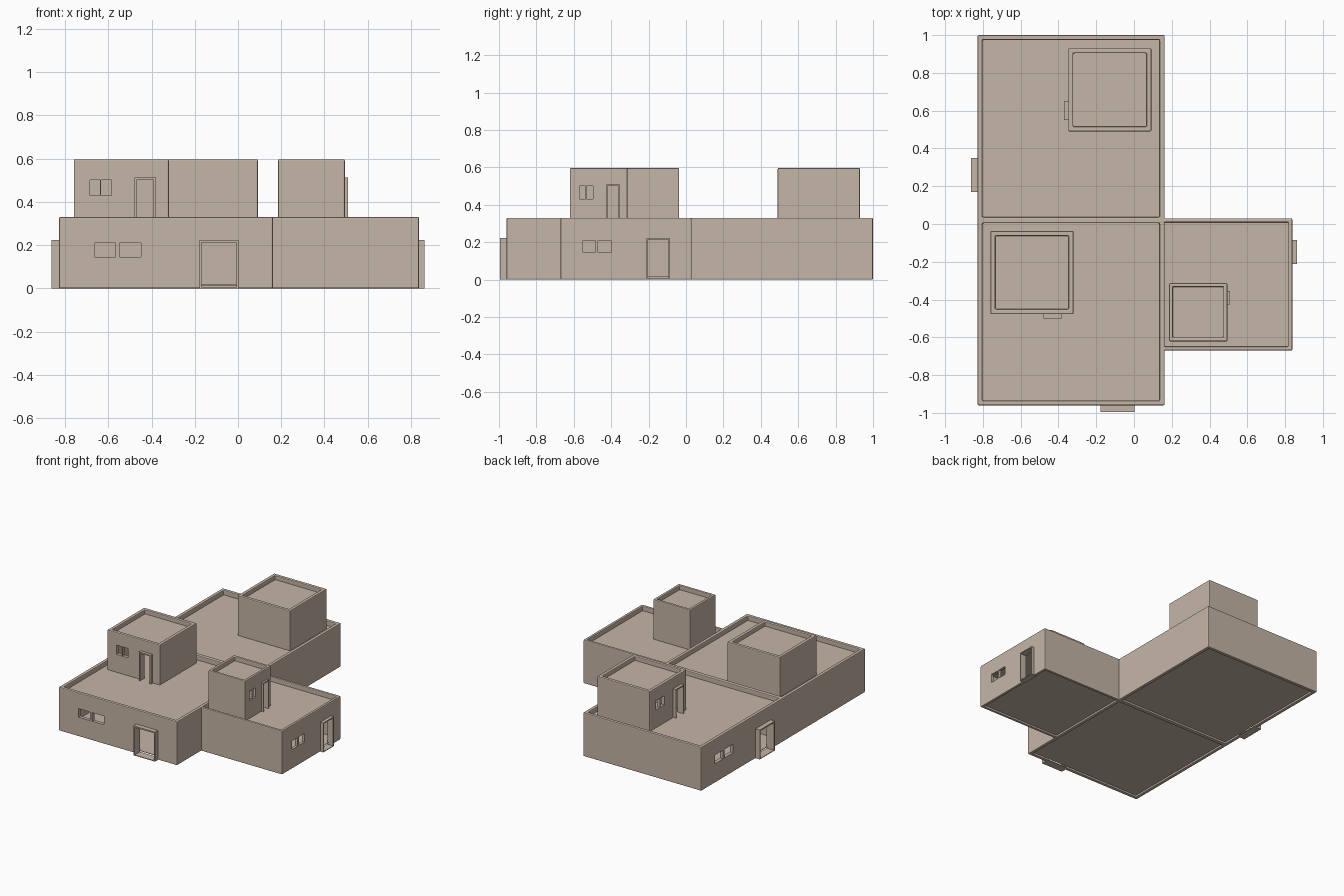
import bpy, bmesh
from math import radians
from mathutils import Matrix

if "Cube" in bpy.data.objects:
    bpy.data.objects.remove(bpy.data.objects["Cube"])

clay = bpy.data.materials.new("clay")
clay.diffuse_color = (0.56, 0.46, 0.38, 1)
clay.use_nodes = True
clay.node_tree.nodes["Principled BSDF"].inputs["Base Color"].default_value = clay.diffuse_color


def add_object(name, bm, world):
    bmesh.ops.recalc_face_normals(bm, faces=bm.faces)
    mesh = bpy.data.meshes.new(name)
    bm.to_mesh(mesh)
    bm.free()
    mesh.materials.append(clay)
    obj = bpy.data.objects.new(name, mesh)
    obj.matrix_world = world
    bpy.context.collection.objects.link(obj)
    return obj


def add_box(bm, x0, x1, y0, y1, z0, z1):
    place = Matrix.Translation(((x0 + x1) / 2, (y0 + y1) / 2, (z0 + z1) / 2))
    size = Matrix.Diagonal((x1 - x0, y1 - y0, z1 - z0, 1))
    bmesh.ops.create_cube(bm, size=1, matrix=place @ size)


def box(name, world, *dims):
    bm = bmesh.new()
    add_box(bm, *dims)
    return add_object(name, bm, world)


def wall_ring(name, world, half, t, z0, z1):
    bm = bmesh.new()
    rings = []
    for r, z in ((half, z0), (half, z1), (half - t, z1), (half - t, z0)):
        rings.append([bm.verts.new((sx * r, sy * r, z))
                      for sx, sy in ((-1, -1), (1, -1), (1, 1), (-1, 1))])
    for i in range(4):
        a, b = rings[i], rings[(i + 1) % 4]
        for j in range(4):
            k = (j + 1) % 4
            bm.faces.new((a[j], a[k], b[k], b[j]))
    return add_object(name, bm, world)


def bevel(obj, width):
    mod = obj.modifiers.new("bevel", 'BEVEL')
    mod.width = width
    mod.segments = 2


def apply_modifiers(obj):
    dg = bpy.context.evaluated_depsgraph_get()
    mesh = bpy.data.meshes.new_from_object(obj.evaluated_get(dg))
    obj.modifiers.clear()
    obj.data = mesh


def door_frame(name, world, c, w, y0, y1, z0, z1, t):
    # upside-down U profile pushed through the wall
    a, b = c - w / 2, c + w / 2
    pts = [(a, z0), (a, z1), (b, z1), (b, z0),
           (b - t, z0), (b - t, z1 - t), (a + t, z1 - t), (a + t, z0)]
    bm = bmesh.new()
    front = [bm.verts.new((x, y0, z)) for x, z in pts]
    back = [bm.verts.new((x, y1, z)) for x, z in pts]
    for i in range(8):
        j = (i + 1) % 8
        bm.faces.new((front[i], front[j], back[j], back[i]))
    for ring in (front, back):
        for q in ((0, 1, 6, 7), (1, 2, 5, 6), (2, 3, 4, 5)):
            bm.faces.new([ring[i] for i in q])
    return add_object(name, bm, world)


def room(name, cx, cy, width, angle, k, z0, z1, roof, floor, door, windows, wz):
    """One square room; its door side faces -y before turning by angle."""
    world = Matrix.Translation((cx, cy, 0)) @ Matrix.Rotation(radians(angle), 4, 'Z')
    h, t = width / 2, 0.026 * max(k, 0.8)
    walls = wall_ring(name + "_walls", world, h, t, z0, z1)
    bevel(walls, 0.006)

    # door and window openings
    dc, dw, dtop, depth = door[0] * k, door[1] * k, door[2], door[3] * k
    bm = bmesh.new()
    add_box(bm, dc - dw / 2 + 0.003, dc + dw / 2 - 0.003,
            -h - 0.1, -h + t + 0.03, z0 - 0.05, dtop - 0.003)
    for u0, u1 in windows:
        add_box(bm, u0 * k, u1 * k, -h - 0.1, -h + t + 0.03, *wz)
    cutter = add_object("opening_cutter", bm, world)
    cutter.hide_render = True
    cut = walls.modifiers.new("openings", 'BOOLEAN')
    cut.operation = 'DIFFERENCE'
    cut.solver = 'EXACT'
    cut.object = cutter
    apply_modifiers(walls)
    bpy.data.objects.remove(cutter)

    door_frame(name + "_door_frame", world, dc, dw, -h - depth, -h + t + 0.002,
               z0, dtop, 0.01 * max(k, 0.8))

    # roof and floor slabs sit between the walls, a sill closes the doorway
    s = h - t + 0.004
    box(name + "_roof", world, -s, s, -s, s, roof - 0.02, roof)
    if floor:
        box(name + "_floor", world, -s, s, -s, s, 0.014, 0.018)
        box(name + "_door_sill", world, dc - dw / 2 + 0.003, dc + dw / 2 - 0.003,
            -h - depth, -h + t + 0.002, 0, 0.005)


# ground floor rooms
ground = dict(z0=0, z1=0.33, roof=0.295, floor=True,
              door=(0.245, 0.18, 0.223, 0.035),
              windows=((-0.33, -0.235), (-0.215, -0.115)), wz=(0.145, 0.21))
room("front_room", -0.333, -0.465, 0.99, 0, 1, **ground)
room("back_room", -0.333, 0.505, 0.99, -90, 1, **ground)
room("side_room", 0.488, -0.32, 0.70, 90, 0.7, **ground)

# rooftop rooms
upper = dict(z0=0.29, z1=0.597, roof=0.565, floor=False,
             door=(0.11, 0.10, 0.512, 0.022),
             windows=((-0.145, -0.099), (-0.094, -0.045)), wz=(0.43, 0.5))
room("front_rooftop_room", -0.54, -0.257, 0.44, 0, 1, **upper)
room("back_rooftop_room", -0.128, 0.71, 0.44, -90, 1, **upper)
room("side_rooftop_room", 0.34, -0.467, 0.308, 90, 0.7, **upper)
